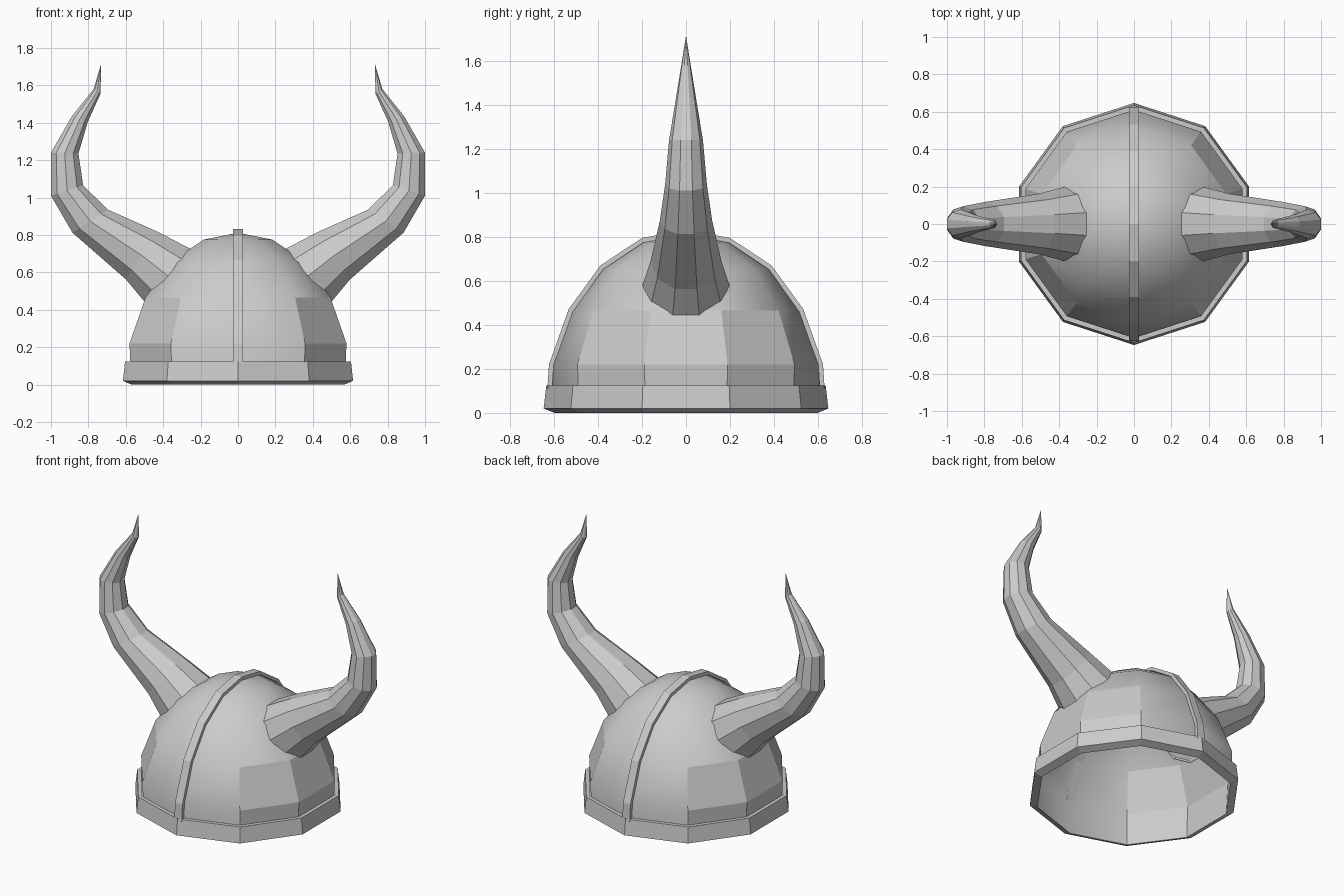
import bpy, bmesh, math
from mathutils import Vector

if "Cube" in bpy.data.objects:
    bpy.data.objects.remove(bpy.data.objects["Cube"])

SIDES = 10


def finish(name, bm):
    bmesh.ops.remove_doubles(bm, verts=bm.verts, dist=0.0005)
    bmesh.ops.recalc_face_normals(bm, faces=bm.faces)
    mesh = bpy.data.meshes.new(name)
    bm.to_mesh(mesh)
    bm.free()
    ob = bpy.data.objects.new(name, mesh)
    bpy.context.collection.objects.link(ob)
    return ob


def skin(bm, rings, wrap=False):
    """Bridge equal-length closed rings of points; collapsed points merge later."""
    vs = [[bm.verts.new(p) for p in r] for r in rings]
    n = len(vs[0])
    for a, b in zip(vs, vs[1:] + (vs[:1] if wrap else [])):
        for i in range(n):
            j = (i + 1) % n
            bm.faces.new((a[i], a[j], b[j], b[i]))
    return vs


def lathe(name, profile, wrap=False):
    bm = bmesh.new()
    rings = []
    for r, z in profile:
        angles = [math.pi / 2 + 2 * math.pi * i / SIDES for i in range(SIDES)]
        rings.append([(r * math.cos(a), r * math.sin(a), z) for a in angles])
    skin(bm, rings, wrap)
    return finish(name, bm)


# Dome: a single thin shell from the lip up to the crown
dome = lathe("dome", [(0.60, 0.002), (0.61, 0.22), (0.52, 0.465), (0.378, 0.655),
                      (0.193, 0.775), (0, 0.812)])
# Smooth crown, front and back; flat lower facets on the sides
for f in dome.data.polygons:
    f.use_smooth = f.center.z > 0.46 or abs(f.center.x) < 0.3

# Rim band with a chamfered lower lip
lathe("rim_band", [(0.61, 0.124), (0.635, 0.124), (0.647, 0.02), (0.598, 0.0)])

# Crest strip running front to back over the dome
half = [(0.63, 0.11), (0.623, 0.22), (0.533, 0.472), (0.389, 0.67), (0.2, 0.795)]
path = [(-y, z) for y, z in half] + [(0, 0.832)] + [(y, z) for y, z in reversed(half)]
bm = bmesh.new()
w = 0.027
rings = []
for y, z in path:
    d = Vector((0, y, z - 0.1)).normalized() * 0.022
    p = Vector((0, y, z))
    side = Vector((w, 0, 0))
    rings.append([p - side, p + side, p + side - d, p - side - d])
vs = skin(bm, rings)
bm.faces.new(vs[0])
bm.faces.new(vs[-1])
finish("crest_strip", bm)

# Horns: each ring spans an inner and an outer (x, z) point of the curved outline
spans = [((0.253, 0.725), (0.495, 0.437)), ((0.425, 0.815), (0.60, 0.563)),
         ((0.695, 0.935), (0.885, 0.812)), ((0.828, 1.065), (1.0, 1.01)),
         ((0.853, 1.235), (1.0, 1.24)), ((0.803, 1.405), (0.888, 1.435)),
         ((0.735, 1.555), (0.772, 1.58)), ((0.732, 1.715), (0.732, 1.715))]
for name, sx in (("right_horn", 1), ("left_horn", -1)):
    bm = bmesh.new()
    rings = []
    for (xi, zi), (xo, zo) in spans:
        c = Vector(((xi + xo) / 2 * sx, 0, (zi + zo) / 2))
        h = Vector(((xo - xi) / 2 * sx, 0, (zo - zi) / 2)) / math.cos(math.pi / SIDES)
        across = Vector((0, h.length, 0))
        rings.append([c + h * math.sin(a) + across * math.cos(a)
                      for a in (2 * math.pi * i / SIDES for i in range(SIDES))])
    skin(bm, rings)
    finish(name, bm)
